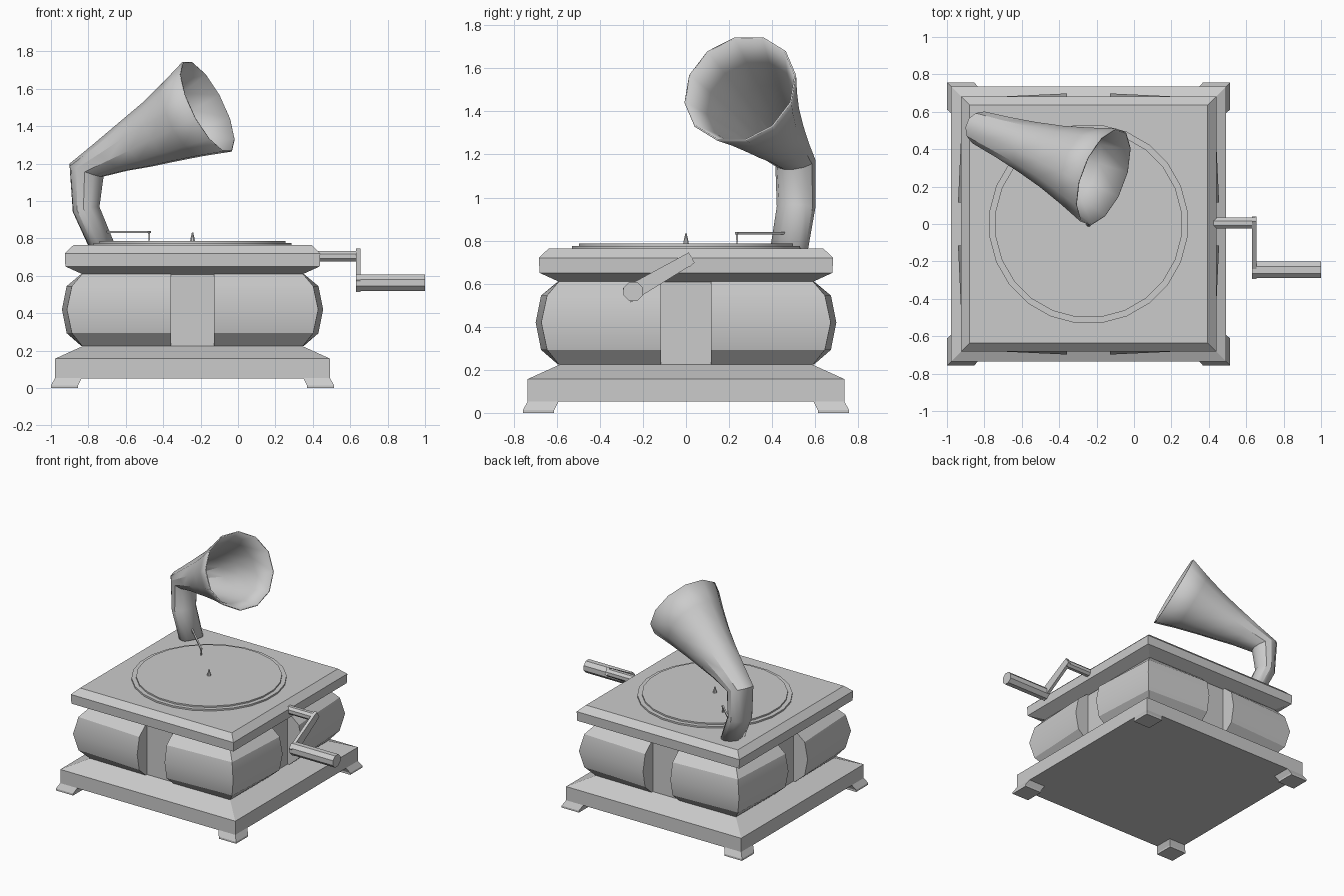
import bpy, bmesh, math
from mathutils import Vector

if "Cube" in bpy.data.objects:
    bpy.data.objects.remove(bpy.data.objects["Cube"])

CX = -0.243  # centre of the cabinet in x


def loft(name, rings, caps=True, smooth=None):
    """Skin a list of equal-length point rings."""
    bm = bmesh.new()
    vs = [[bm.verts.new(p) for p in r] for r in rings]
    n = len(rings[0])
    for a, b in zip(vs, vs[1:]):
        for i in range(n):
            j = (i + 1) % n
            bm.faces.new((a[i], a[j], b[j], b[i]))
    if caps:
        bm.faces.new(vs[0][::-1])
        bm.faces.new(vs[-1])
    bmesh.ops.recalc_face_normals(bm, faces=bm.faces)
    me = bpy.data.meshes.new(name)
    bm.to_mesh(me)
    bm.free()
    ob = bpy.data.objects.new(name, me)
    bpy.context.collection.objects.link(ob)
    if smooth:
        bpy.ops.object.select_all(action='DESELECT')
        ob.select_set(True)
        bpy.context.view_layer.objects.active = ob
        bpy.ops.object.shade_smooth_by_angle(angle=math.radians(smooth))
    return ob


def square(h, z):
    return [(CX + x * h, y * h, z) for x, y in ((-1, -1), (1, -1), (1, 1), (-1, 1))]


def ring(c, u, v, ru, rv, n):
    c, u, v = Vector(c), Vector(u).normalized(), Vector(v).normalized()
    return [c + u * ru * math.cos(2 * math.pi * (i + .5) / n)
            + v * rv * math.sin(2 * math.pi * (i + .5) / n) for i in range(n)]


def rod(name, a, b, ra, rb, n, smooth=None):
    d = (Vector(b) - Vector(a)).normalized()
    u = d.cross(Vector((0, 0, 1)) if abs(d.z) < .9 else Vector((0, 1, 0)))
    v = d.cross(u)
    return loft(name, [ring(a, u, v, ra, ra, n), ring(b, u, v, rb, rb, n)], smooth=smooth)


# Stepped cabinet: plinth, inner box, lid
loft("plinth", [square(h, z) for h, z in ((.735, .052), (.735, .157), (.585, .225))])
loft("inner_box", [square(.58, .21), square(.58, .62)])
loft("lid", [square(h, z) for h, z in ((.585, .607), (.68, .65), (.683, .72), (.637, .764))])

# Bulging corner panels and splayed feet, one per corner
bulge = ((.225, .59, .595), (.293, .645, .673), (.42, .672, .698),
         (.545, .645, .673), (.61, .59, .595))
for sx in (-1, 1):
    for sy in (-1, 1):
        tag = ("left" if sx < 0 else "right") + ("_front" if sy < 0 else "_back")
        rings = []
        for z, c, m in bulge:
            sec = ((.115, .5), (.115, m), (c, c), (m, .115), (.5, .115))
            rings.append([(CX + sx * x, sy * y, z) for x, y in sec])
        loft("panel_" + tag, rings, smooth=30)
        rings = []
        for z, i, o in ((0, .612, .757), (.014, .612, .757), (.053, .592, .735)):
            rings.append([(CX + sx * x, sy * y, z) for x, y in ((i, i), (o, i), (o, o), (i, o))])
        loft("foot_" + tag, rings)

# Turntable, record and spindle
rod("turntable", (CX, 0, .755), (CX, 0, .776), .534, .534, 24, 30)
rod("record", (CX, 0, .77), (CX, 0, .787), .502, .502, 24, 30)
rod("spindle", (CX, 0, .78), (CX, 0, .832), .016, .004, 8)

# Tone arm and needle
rod("tone_arm", (-.74, .49, .835), (-.47, .232, .835), .008, .008, 4)
rod("needle", (-.475, .237, .84), (-.475, .237, .785), .008, .004, 4)

# Horn: bent neck and flaring bell, twelve sided
h = Vector((.935, -.354, 0))           # horizontal heading
u = Vector((.354, .935, 0))            # across the bend
up = Vector((0, 0, 1))
elbow, mouth = Vector((-.81, .508, 1.165)), Vector((-.165, .252, 1.504))
rings = [ring((-.725, .478, .755), u, h * .95 + up * .3, .09, .065, 12),
         ring((-.812, .511, .955), u, h * .98 + up * .2, .092, .071, 12),
         ring(elbow, u, h * .93 - up * .36, .094, .098, 12)]
v_mouth = h * .43 - up * .9
for t, r in ((.2, .117), (.4, .146), (.6, .181), (.8, .225), (1, .275)):
    v = (h * .93 - up * .36).lerp(v_mouth, min(1, t * 2))
    rings.append(ring(elbow.lerp(mouth, t), u, v, r, r, 12))
horn = loft("horn", rings, caps=False, smooth=30)
mod = horn.modifiers.new("thickness", 'SOLIDIFY')
mod.thickness = .008

# Crank: shaft, flat arm and grip
rod("crank_shaft", (.38, .005, .705), (.65, .005, .705), .031, .031, 8)
a, b = Vector((0, .005, .708)), Vector((0, -.245, .563))
d = (b - a).normalized()
w = Vector((0, -d.z, d.y))
a, b = a - d * .025, b + d * .035
loft("crank_arm", [[Vector((x, 0, 0)) + p for p in (a - w * .028, a + w * .028, b + w * .038, b - w * .038)]
                   for x in (.632, .655)])
rod("crank_grip", (.632, -.245, .563), (1.0, -.245, .563), .048, .048, 8)
